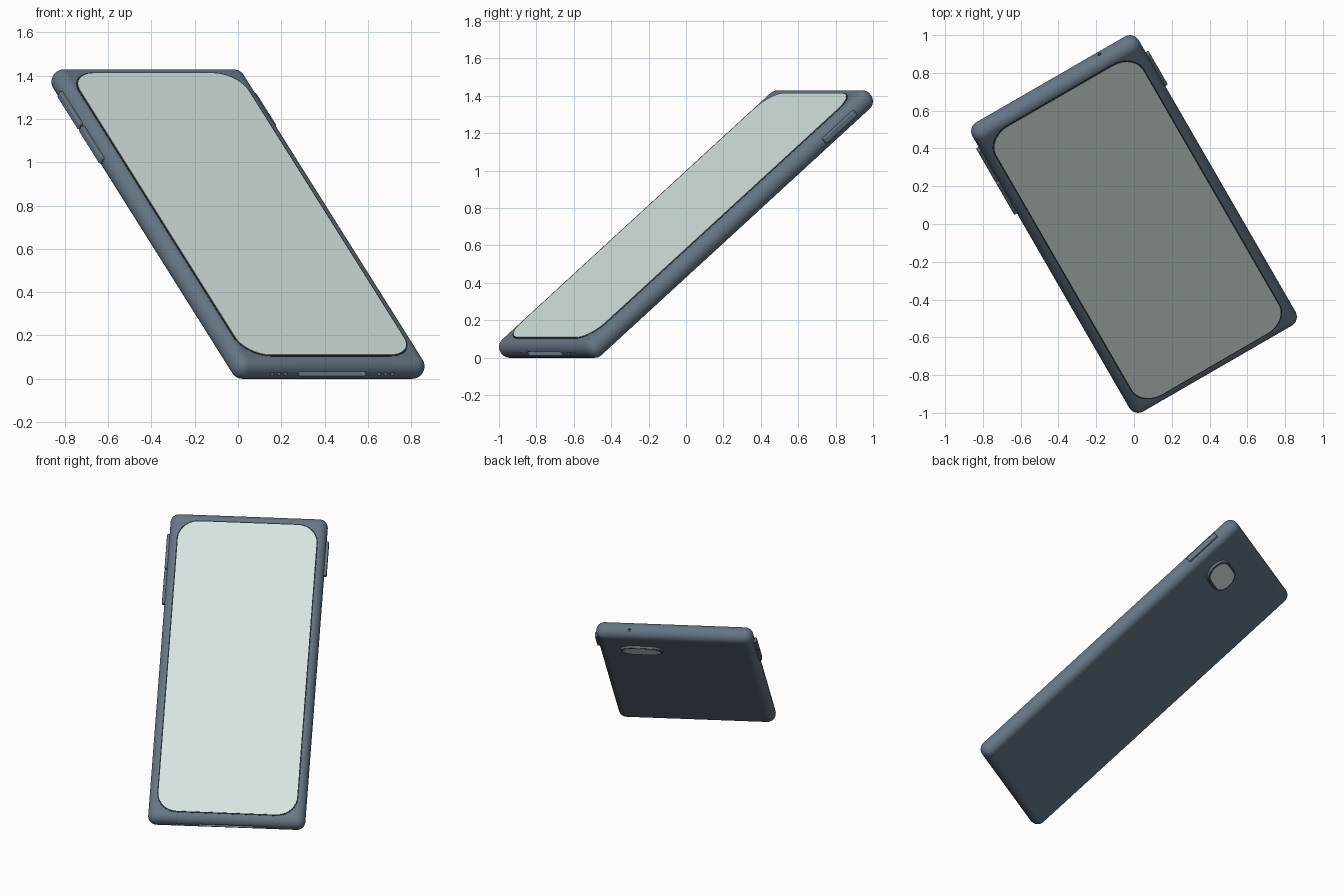
import bpy, bmesh, math
from mathutils import Matrix, Vector

if "Cube" in bpy.data.objects:
    bpy.data.objects.remove(bpy.data.objects["Cube"])

# Frame of the tilted phone: local x = width, y = length, z = out of the screen
T = math.radians(38.5)
U = Vector((math.cos(math.radians(30)), math.sin(math.radians(30)), 0))
H = Vector((-U.y, U.x, 0))
LV = H * math.cos(T) + Vector((0, 0, math.sin(T)))
N = U.cross(LV)
PLACE = Matrix((U, LV, N)).transposed().to_4x4()
PLACE.translation = (0, 0, 0.714)

W, L, TH, R = 1.017, 2.225, 0.114, 0.055


def material(name, rgb):
    m = bpy.data.materials.new(name)
    m.diffuse_color = (*rgb, 1)
    m.use_nodes = True
    m.node_tree.nodes["Principled BSDF"].inputs["Base Color"].default_value = m.diffuse_color
    return m


SLATE = material("slate_blue_case", (0.13, 0.18, 0.235))
GLASS = material("pale_glass", (0.67, 0.775, 0.75))
DARK = material("dark_gap", (0.02, 0.025, 0.028))


def finish(bm, name, mat):
    bmesh.ops.recalc_face_normals(bm, faces=bm.faces)
    me = bpy.data.meshes.new(name)
    bm.to_mesh(me)
    bm.free()
    me.materials.append(mat)
    ob = bpy.data.objects.new(name, me)
    bpy.context.collection.objects.link(ob)
    ob.matrix_world = PLACE
    return ob


def activate(ob):
    bpy.ops.object.select_all(action='DESELECT')
    ob.select_set(True)
    bpy.context.view_layer.objects.active = ob


def smooth(ob, angle=35):
    activate(ob)
    bpy.ops.object.shade_smooth_by_angle(angle=math.radians(angle))
    mod = ob.modifiers.new("flat_normals", 'WEIGHTED_NORMAL')
    mod.keep_sharp = True


def rounded_box(name, size, centre, r, mat, seg=4):
    bm = bmesh.new()
    bmesh.ops.create_cube(bm, size=1)
    bmesh.ops.scale(bm, vec=size, verts=bm.verts)
    bmesh.ops.bevel(bm, geom=bm.edges[:], offset=r, segments=seg, profile=0.5,
                    affect='EDGES')
    bmesh.ops.translate(bm, vec=centre, verts=bm.verts)
    return finish(bm, name, mat)


def rounded_plate(name, w, h, r, centre, z0, z1, mat, inset=0.0):
    # rounded rectangle extruded from z0 to z1, optionally tapering inward
    bm = bmesh.new()
    rings = []
    for z, d in ((z0, 0.0), (z1, inset)):
        ring = []
        for k, (sx, sy) in enumerate(((1, 1), (-1, 1), (-1, -1), (1, -1))):
            for i in range(13):
                a = math.pi / 2 * (k + i / 12)
                ring.append(bm.verts.new((
                    centre[0] + sx * (w / 2 - r) + (r - d) * math.cos(a),
                    centre[1] + sy * (h / 2 - r) + (r - d) * math.sin(a), z)))
        rings.append(ring)
    n = len(rings[0])
    for ring in rings:
        bm.faces.new(ring)
    for i in range(n):
        j = (i + 1) % n
        bm.faces.new((rings[0][i], rings[0][j], rings[1][j], rings[1][i]))
    return finish(bm, name, mat)


def hole_cutter(x, y, r):
    bm = bmesh.new()
    bmesh.ops.create_cone(bm, cap_ends=True, segments=16, radius1=r, radius2=r, depth=0.06)
    bmesh.ops.rotate(bm, matrix=Matrix.Rotation(math.pi / 2, 3, 'X'), verts=bm.verts)
    bmesh.ops.translate(bm, vec=(x, y, 0), verts=bm.verts)
    return finish(bm, "hole_cutter", SLATE)


# Case with fully rounded edges
case = rounded_box("case", (W, L, TH), (0, 0, 0), R, SLATE, 10)

# Charging port, speaker holes and microphone hole cut into the ends
cutters = [rounded_box("port_cutter", (0.36, 0.06, 0.026), (0, -L / 2, 0), 0.011, SLATE)]
for s in (-1, 1):
    for x in (0.25, 0.285, 0.32):
        cutters.append(hole_cutter(s * x, -L / 2, 0.008))
cutters.append(hole_cutter(0.29, L / 2, 0.009))
activate(case)
for c in cutters:
    mod = case.modifiers.new("cut", 'BOOLEAN')
    mod.operation, mod.solver, mod.object = 'DIFFERENCE', 'EXACT', c
    bpy.ops.object.modifier_apply(modifier=mod.name)
for c in cutters:
    bpy.data.objects.remove(c, do_unlink=True)
smooth(case)

# Screen over a thin dark gap
top = TH / 2
smooth(rounded_plate("screen_gap", 0.914, 2.106, 0.137, (0, 0), top - 0.004, top + 0.001, DARK))
smooth(rounded_plate("screen", 0.898, 2.09, 0.13, (0, 0), top - 0.003, top + 0.003, GLASS))

# Side buttons: one on the right, two on the left
for name, side, y in (("power_button", 1, 0.835), ("volume_up_button", -1, 0.845),
                      ("volume_down_button", -1, 0.59)):
    smooth(rounded_box(name, (0.04, 0.245, 0.036), (side * (W / 2 - 0.004), y, 0), 0.008, SLATE))

# Camera island on the back: raised rim, dark gap and glass
cam = (0.225, 0.82)
smooth(rounded_plate("camera_rim", 0.28, 0.18, 0.088, cam, -top + 0.003, -top - 0.014, SLATE, 0.005))
smooth(rounded_plate("camera_gap", 0.256, 0.156, 0.077, cam, -top - 0.012, -top - 0.015, DARK))
smooth(rounded_plate("camera_glass", 0.246, 0.146, 0.072, cam, -top - 0.013, -top - 0.017, GLASS))
